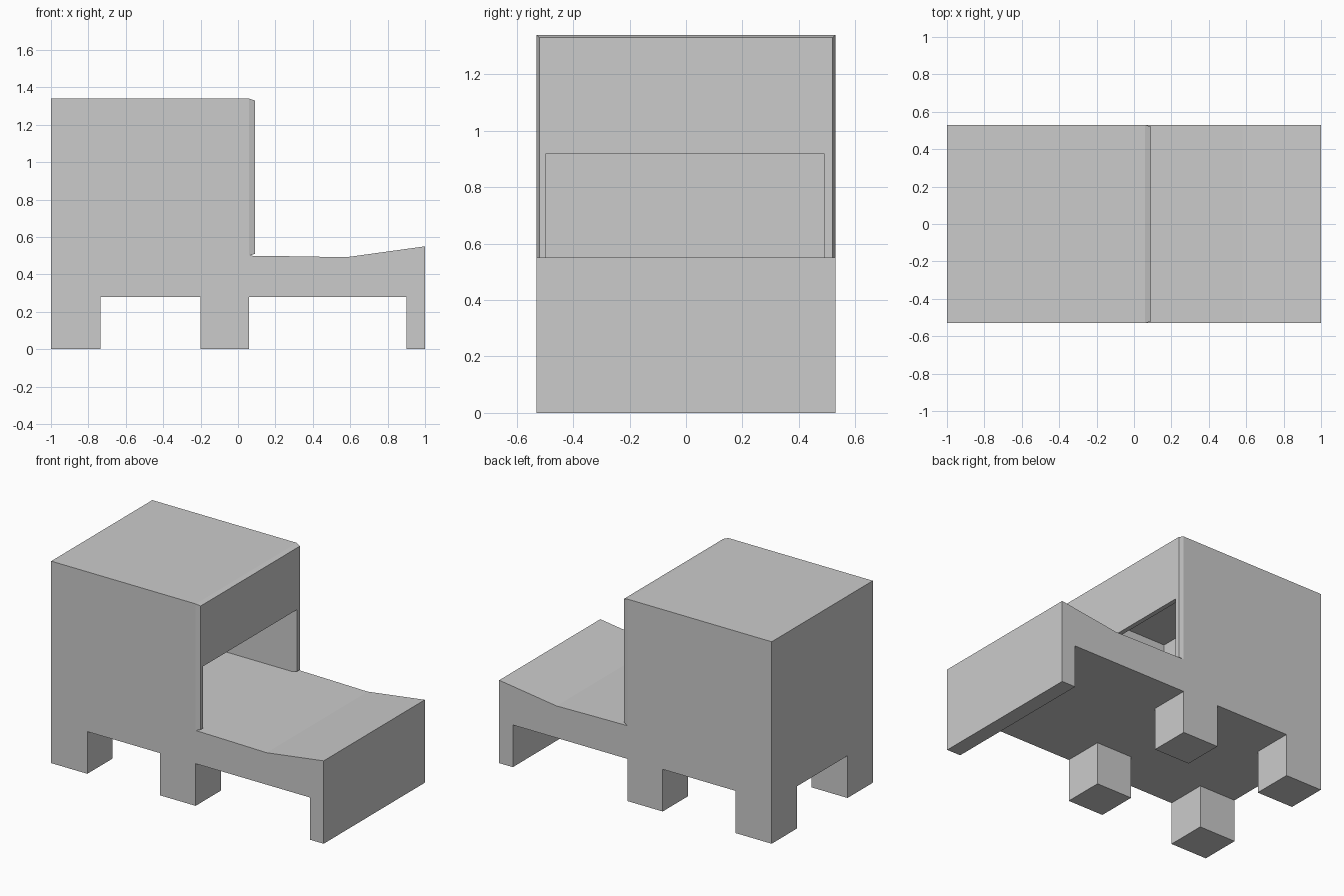
import bpy, bmesh

if "Cube" in bpy.data.objects:
    bpy.data.objects.remove(bpy.data.objects["Cube"])

HALF_W = 0.53


def add_object(name, bm):
    bmesh.ops.recalc_face_normals(bm, faces=bm.faces[:])
    mesh = bpy.data.meshes.new(name)
    bm.to_mesh(mesh)
    bm.free()
    ob = bpy.data.objects.new(name, mesh)
    bpy.context.collection.objects.link(ob)
    return ob


def box(name, x, y, z, front_inset=0.0):
    """Box from (min, max) pairs; front_inset shrinks the +x face to a chamfer."""
    bm = bmesh.new()
    bmesh.ops.create_cube(bm, size=1)
    for v in bm.verts:
        s = [c > 0 for c in v.co]
        v.co = (x[s[0]], y[s[1]], z[s[2]])
        if s[0]:
            v.co.y += -front_inset if s[1] else front_inset
            v.co.z += -front_inset if s[2] else front_inset
    return add_object(name, bm)


def prism(name, outline):
    """Side outline in x, z extruded across the full width."""
    bm = bmesh.new()
    face = bm.faces.new([bm.verts.new((x, -HALF_W, z)) for x, z in outline])
    ext = bmesh.ops.extrude_face_region(bm, geom=[face])
    for v in ext["geom"]:
        if isinstance(v, bmesh.types.BMVert):
            v.co.y = HALF_W
    return add_object(name, bm)


def cut(target, cutter):
    mod = target.modifiers.new("cut", "BOOLEAN")
    mod.operation = "DIFFERENCE"
    mod.solver = "EXACT"
    mod.object = cutter
    cutter.hide_render = True
    cutter.hide_set(True)


# Tall housing, low dished tray and end panel share one side outline
body = prism("body", [(-1, 0.28), (0.9, 0.28), (0.9, 0), (1, 0), (1, 0.55),
                      (0.58, 0.492), (0.28, 0.497), (0.06, 0.5),
                      (0.06, 1.34), (-1, 1.34)])

# Hollow chamber inside the housing
cut(body, box("chamber_cutter", (-0.65, 0.08), (-0.497, 0.49), (0.5, 1.315)))

# Chamfered front panel with its opening
panel = box("front_panel", (0.06, 0.09), (-HALF_W, HALF_W), (0.5, 1.34), 0.01)
cut(panel, box("opening_cutter", (0.0, 0.2), (-0.497, 0.49), (0.4, 0.92)))

# Four square legs under the housing
for place, x in (("rear", (-1, -0.735)), ("middle", (-0.2, 0.06))):
    for side, y in (("left", (-HALF_W, -0.265)), ("right", (0.265, HALF_W))):
        box(f"{place}_leg_{side}", x, y, (0, 0.28))
